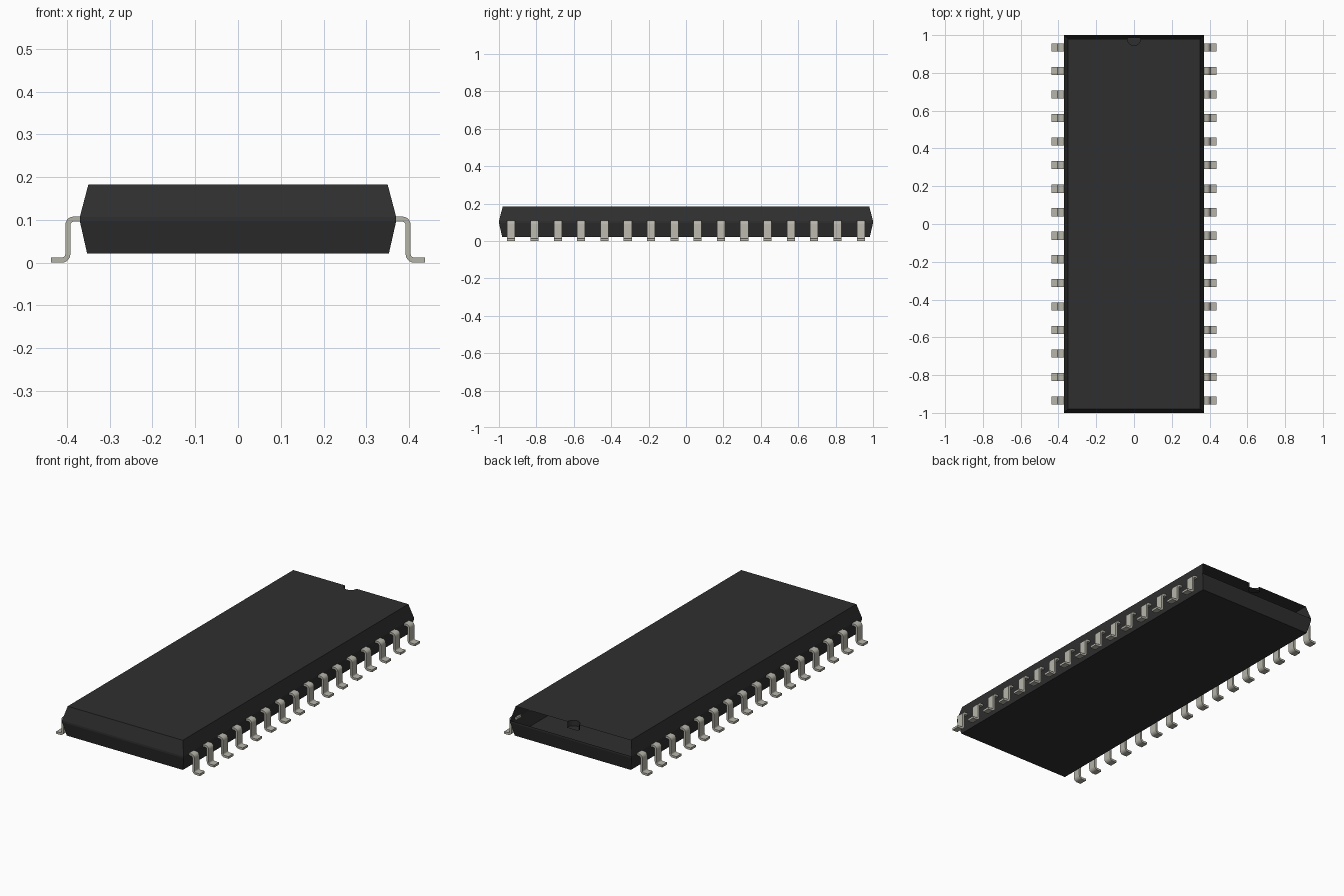
import bpy, bmesh, math

cube = bpy.data.objects.get("Cube")
if cube:
    bpy.data.objects.remove(cube)


def make_material(name, rgb):
    mat = bpy.data.materials.new(name)
    mat.use_nodes = True
    mat.diffuse_color = (*rgb, 1)
    mat.node_tree.nodes["Principled BSDF"].inputs["Base Color"].default_value = (*rgb, 1)
    return mat


black = make_material("black plastic", (0.028, 0.028, 0.028))
metal = make_material("tinned metal", (0.47, 0.46, 0.40))


def make_object(name, bm, mat):
    mesh = bpy.data.meshes.new(name)
    bm.to_mesh(mesh)
    bm.free()
    mesh.materials.append(mat)
    obj = bpy.data.objects.new(name, mesh)
    bpy.context.collection.objects.link(obj)
    return obj


# Package body: stacked rectangles, wide in the middle, open at the upper back
TOP, TOP_Y = 0.183, 0.98
LEVELS = [(0.353, 0.983, 0.022), (0.37, 1.0, 0.097),
          (0.37, 1.0, 0.107), (0.35, TOP_Y, TOP)]
bm = bmesh.new()
rings = [[bm.verts.new((sx * x, sy * y, z))
          for sx, sy in ((-1, -1), (1, -1), (1, 1), (-1, 1))] for x, y, z in LEVELS]
bm.faces.new(rings[0][::-1])
for level in range(3):
    low, high = rings[level], rings[level + 1]
    for i in range(4):
        if level == 2 and i == 2:
            continue
        j = (i + 1) % 4
        bm.faces.new((low[i], low[j], high[j], high[i]))

# Half-round index notch in the top face, with its wall and floor
RADIUS, DEPTH, STEPS = 0.035, 0.03, 12
arc = [(RADIUS * math.cos(math.pi * k / STEPS),
        TOP_Y - RADIUS * math.sin(math.pi * k / STEPS)) for k in range(STEPS + 1)]
rim = [bm.verts.new((x, y, TOP)) for x, y in arc]
base = [bm.verts.new((x, y, TOP - DEPTH)) for x, y in arc]
t = rings[3]
bm.faces.new([t[0], t[1], t[2]] + rim + [t[3]])
for k in range(STEPS):
    bm.faces.new((rim[k], rim[k + 1], base[k + 1], base[k]))
lip = [bm.verts.new((x, TOP_Y + 0.008, TOP - DEPTH)) for x in (RADIUS, -RADIUS)]
bm.faces.new([lip[0]] + base[::-1][::-1] + [lip[1]])
bm.faces.ensure_lookup_table()
for f in bm.faces:
    f.normal_update()
    if abs(f.normal.z) > 0.99 and f.calc_center_median().z > 0.1 and f.normal.z < 0:
        f.normal_flip()
make_object("package_body", bm, black)

# Gull-wing lead: centre line with rounded bends, thickened and extruded
THICK, WIDTH, BEND = 0.012, 0.043, 0.014


def bend(cx, cz, start, end, steps=5):
    angles = [math.radians(start + (end - start) * k / steps) for k in range(steps + 1)]
    return [(cx + BEND * math.cos(a), cz + BEND * math.sin(a),
             math.cos(a), math.sin(a)) for a in angles]


SHANK, HIGH, LOW = 0.398, 0.102, THICK / 2
path = [(0.36, HIGH, 0, 1)]
path += bend(SHANK - BEND, HIGH - BEND, 90, 0)
path += [(x, z, -nx, -nz) for x, z, nx, nz in bend(SHANK + BEND, LOW + BEND, 180, 270)]
path += [(0.437, LOW, 0, 1)]


def make_lead(name, side, y):
    bm = bmesh.new()
    sections = []
    for x, z, nx, nz in path:
        sections.append([bm.verts.new((side * (x + s * nx * THICK / 2), y + w * WIDTH / 2,
                                       z + s * nz * THICK / 2))
                         for s, w in ((1, -1), (1, 1), (-1, 1), (-1, -1))])
    for a, b in zip(sections, sections[1:]):
        for i in range(4):
            j = (i + 1) % 4
            bm.faces.new((a[i], a[j], b[j], b[i]))
    bm.faces.new(sections[0])
    bm.faces.new(sections[-1][::-1])
    bmesh.ops.recalc_face_normals(bm, faces=bm.faces)
    return make_object(name, bm, metal)


# Sixteen leads along each long side
COUNT, PITCH = 16, 0.1246
bpy.ops.object.select_all(action="DESELECT")
for side, label in ((1, "left"), (-1, "right")):
    for n in range(COUNT):
        lead = make_lead(f"{label}_lead_{n + 1}", side, (n - (COUNT - 1) / 2) * PITCH)
        lead.select_set(True)
        bpy.context.view_layer.objects.active = lead
bpy.ops.object.shade_smooth_by_angle(angle=math.radians(35))
